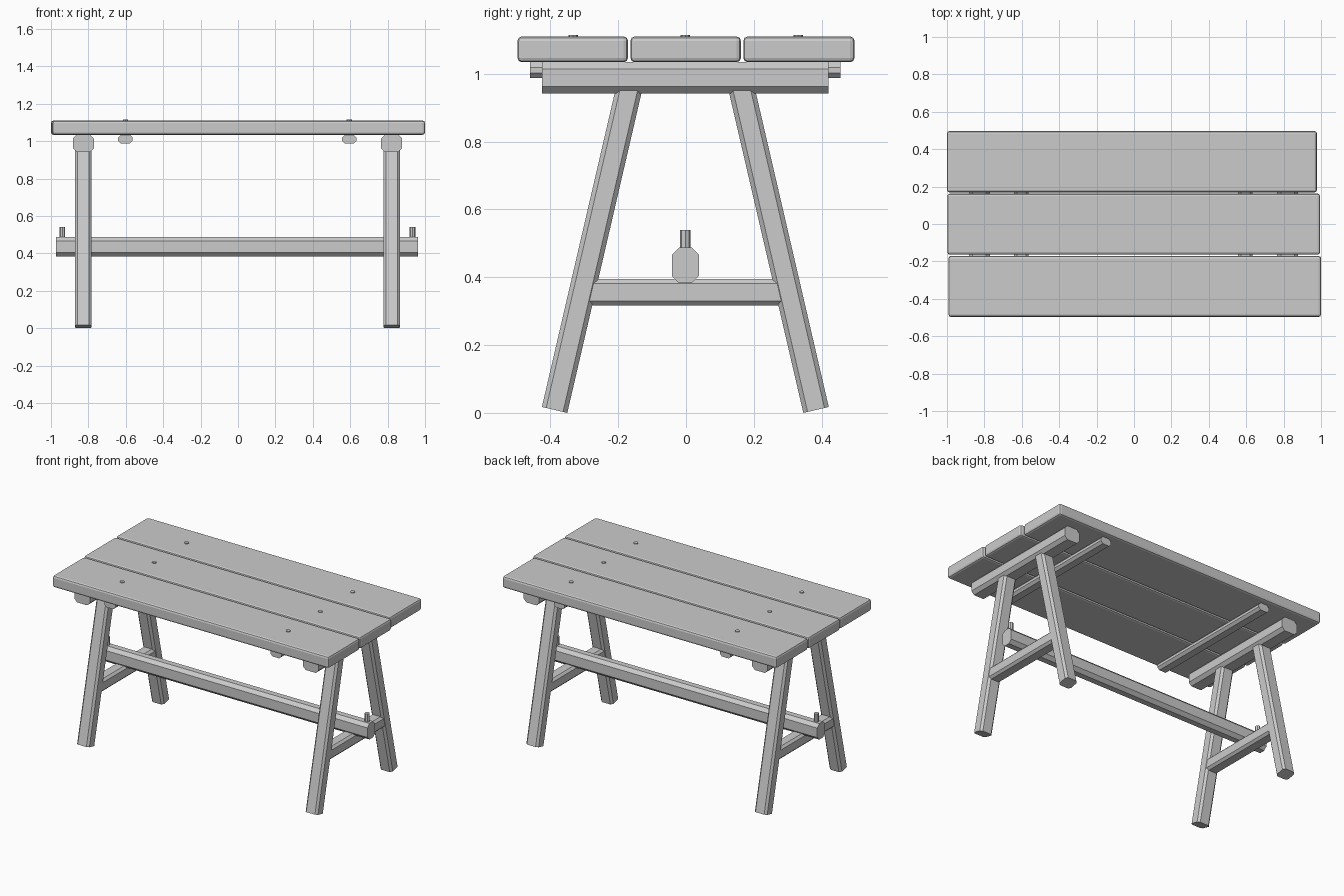
import bpy, bmesh
from mathutils import Vector

if "Cube" in bpy.data.objects:
    bpy.data.objects.remove(bpy.data.objects["Cube"])

Y0 = -0.002   # centre line of the frame


def finish(name, bm):
    bmesh.ops.recalc_face_normals(bm, faces=bm.faces)
    mesh = bpy.data.meshes.new(name)
    bm.to_mesh(mesh)
    bm.free()
    ob = bpy.data.objects.new(name, mesh)
    bpy.context.collection.objects.link(ob)
    return ob


def beam(name, a, b, side, w, h, c):
    """Chamfered bar from a to b; w is measured along side, h across it."""
    a, b, u = Vector(a), Vector(b), Vector(side)
    v = (b - a).normalized().cross(u)
    w, h = w / 2, h / 2
    profile = [(w - c, -h), (w, c - h), (w, h - c), (w - c, h),
               (c - w, h), (-w, h - c), (-w, c - h), (c - w, -h)]
    bm = bmesh.new()
    face = bm.faces.new([bm.verts.new(a + u * p + v * q) for p, q in profile])
    ext = bmesh.ops.extrude_face_region(bm, geom=[face], use_keep_orig=True)
    verts = [g for g in ext["geom"] if isinstance(g, bmesh.types.BMVert)]
    bmesh.ops.translate(bm, verts=verts, vec=b - a)
    return finish(name, bm)


def plank(name, x0, x1, y0, y1, z0, z1):
    bm = bmesh.new()
    bmesh.ops.create_cube(bm, size=1)
    for v in bm.verts:
        v.co = ((x0 + x1) / 2 + v.co.x * (x1 - x0),
                (y0 + y1) / 2 + v.co.y * (y1 - y0),
                (z0 + z1) / 2 + v.co.z * (z1 - z0))
    ob = finish(name, bm)
    mod = ob.modifiers.new("rounded_edges", 'BEVEL')
    mod.width, mod.segments = 0.013, 2
    return ob


def peg(name, x, y, z0, z1, r):
    bm = bmesh.new()
    bmesh.ops.create_cone(bm, cap_ends=True, segments=8, radius1=r, radius2=r,
                          depth=z1 - z0)
    bmesh.ops.translate(bm, verts=bm.verts, vec=(x, y, (z0 + z1) / 2))
    return finish(name, bm)


# Table top: three slightly uneven planks
plank("front_plank", -0.992, 1.0, -0.497, -0.171, 1.034, 1.110)
plank("middle_plank", -0.998, 0.995, -0.164, 0.162, 1.034, 1.110)
plank("back_plank", -1.0, 0.978, 0.169, 0.497, 1.034, 1.110)

X, Y = (1, 0, 0), (0, 1, 0)
for side, leg_x, batten_x, peg_x in (("left", -0.827, -0.602, -0.939),
                                     ("right", 0.821, 0.595, 0.933)):
    # Top support and thinner batten under the planks
    beam(side + "_top_support", (leg_x, Y0 - 0.422, 0.988),
         (leg_x, Y0 + 0.422, 0.988), X, 0.112, 0.092, 0.02)
    beam(side + "_batten", (batten_x, Y0 - 0.458, 1.0105),
         (batten_x, Y0 + 0.458, 1.0105), X, 0.078, 0.047, 0.015)
    # Splayed legs, cut square at the foot
    for s, end in ((-1, "front"), (1, "back")):
        beam(f"{side}_{end}_leg", (leg_x, Y0 + s * 0.3855, 0.0087),
             (leg_x, Y0 + s * 0.1602, 0.98), X, 0.088, 0.077, 0.013)
    # Crossbar between the legs
    beam(side + "_crossbar", (leg_x, Y0 - 0.3, 0.356),
         (leg_x, Y0 + 0.3, 0.356), X, 0.084, 0.079, 0.014)
    # Locking peg at the stretcher end, and plank pegs
    peg(side + "_stretcher_peg", peg_x, Y0, 0.40, 0.54, 0.015)
    for i, y in enumerate((-0.333, Y0, 0.331)):
        peg(f"{side}_plank_peg_{i + 1}", batten_x, y, 1.05, 1.115, 0.014)

# Long stretcher resting on the crossbars
beam("stretcher", (-0.973, Y0, 0.435), (0.963, Y0, 0.435), Y, 0.08, 0.104, 0.021)
